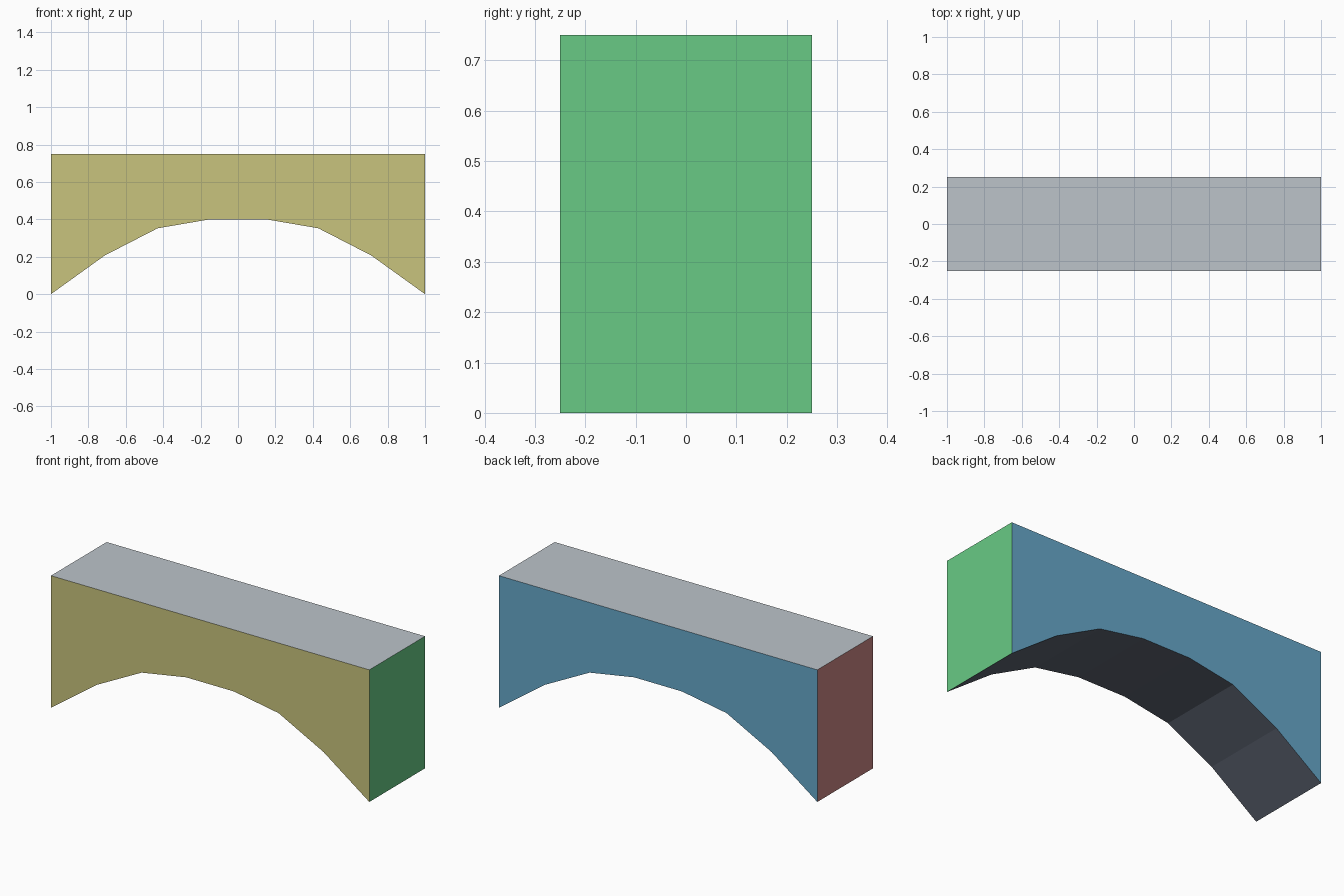
import bpy, bmesh
from mathutils import Vector

if "Cube" in bpy.data.objects:
    bpy.data.objects.remove(bpy.data.objects["Cube"])


def srgb(r, g, b):
    def lin(c):
        c /= 255
        return c / 12.92 if c <= 0.04045 else ((c + 0.055) / 1.055) ** 2.4
    return (lin(r), lin(g), lin(b), 1)


# One colour per facing direction
SIDES = [
    ("front_yellow", (200, 195, 125), (0, -1, 0)),
    ("back_blue", (103, 168, 202), (0, 1, 0)),
    ("right_green", (104, 202, 133), (1, 0, 0)),
    ("left_red", (202, 133, 131), (-1, 0, 0)),
    ("top_grey", (188, 196, 202), (0, 0, 1)),
    ("underside_slate", (95, 102, 116), (0, 0, -1)),
]

# Arch profile: right half of the curve, mirrored, closed by the flat top
half = [(0.15, 0.40), (0.43, 0.352), (0.712, 0.207), (1.0, 0.0)]
profile = [(-x, z) for x, z in reversed(half)] + half + [(1, 0.75), (-1, 0.75)]

# Extrude the profile through the depth
bm = bmesh.new()
face = bm.faces.new([bm.verts.new((x, -0.25, z)) for x, z in profile])
ext = bmesh.ops.extrude_face_region(bm, geom=[face], use_keep_orig=True)
bmesh.ops.translate(bm, vec=(0, 0.5, 0),
                    verts=[v for v in ext["geom"] if isinstance(v, bmesh.types.BMVert)])
bmesh.ops.recalc_face_normals(bm, faces=bm.faces)

# Colour by direction; every downward face belongs to the arch underside
for f in bm.faces:
    f.normal_update()
    if f.normal.z < -0.1:
        f.material_index = 5
    else:
        f.material_index = max(range(5), key=lambda i: f.normal.dot(Vector(SIDES[i][2])))

mesh = bpy.data.meshes.new("arch_block")
bm.to_mesh(mesh)
bm.free()
for name, rgb, _ in SIDES:
    mat = bpy.data.materials.new(name)
    mat.diffuse_color = srgb(*rgb)
    mat.use_nodes = True
    mat.node_tree.nodes["Principled BSDF"].inputs["Base Color"].default_value = mat.diffuse_color
    mesh.materials.append(mat)
bpy.context.collection.objects.link(bpy.data.objects.new("arch_block", mesh))
